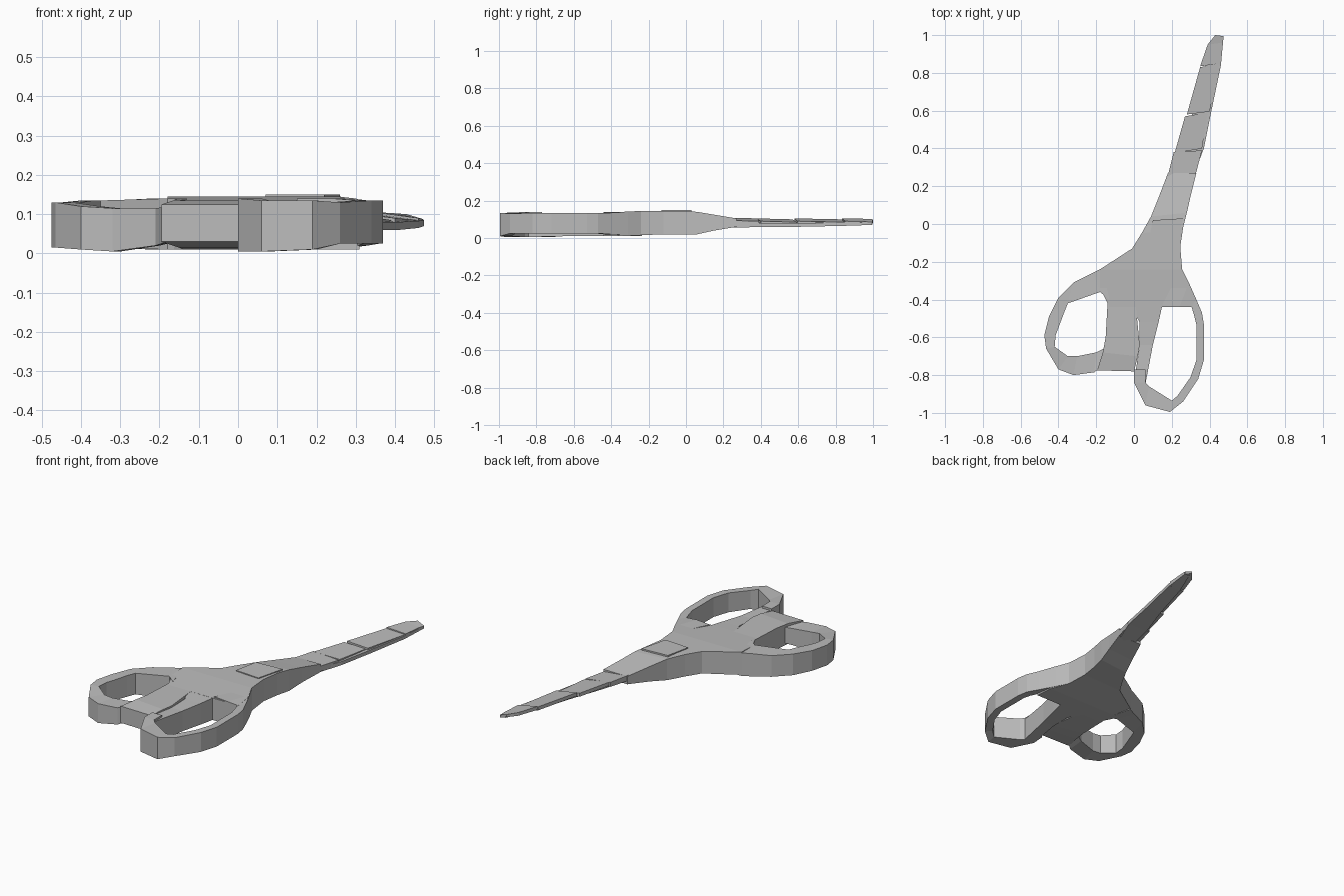
import bpy
import bmesh
from mathutils import Vector

default_cube = bpy.data.objects.get("Cube")
if default_cube:
    bpy.data.objects.remove(default_cube, do_unlink=True)

# One plain grey for the whole tool
grey = bpy.data.materials.new("plain_grey")
grey.use_nodes = True
grey_colour = (0.5, 0.5, 0.5, 1)
grey.diffuse_color = grey_colour
grey.node_tree.nodes["Principled BSDF"].inputs["Base Color"].default_value = grey_colour

UNIT = 0.01  # sizes below are in hundredths


def finish(name, bm):
    """Turn a bmesh into a flat shaded grey object."""
    bmesh.ops.recalc_face_normals(bm, faces=bm.faces)
    mesh = bpy.data.meshes.new(name)
    bm.to_mesh(mesh)
    bm.free()
    mesh.materials.append(grey)
    part = bpy.data.objects.new(name, mesh)
    bpy.context.collection.objects.link(part)
    return part


def strip(name, stations, tilt=0, shift=0):
    """Loft a box section through stations: edge a, edge b, bottom, top.
    Tilt lowers edge b, shift moves the whole strip up or down."""
    bm = bmesh.new()
    rings = []
    for ax, ay, bx, by, low, high in stations:
        low, high = low + shift, high + shift
        corners = ((ax, ay, low), (bx, by, low - tilt),
                   (bx, by, high - tilt), (ax, ay, high))
        rings.append([bm.verts.new(Vector(c) * UNIT) for c in corners])
    for ring, following in zip(rings, rings[1:]):
        for i in range(len(ring)):
            j = (i + 1) % len(ring)
            bm.faces.new((ring[i], ring[j], following[j], following[i]))
    bm.faces.new(rings[0][::-1])
    bm.faces.new(rings[-1])
    return finish(name, bm)


# Hub: wide between the finger loops, tapering into the blades
strip("hub", [
    (-13, -44, 31, -44, 1, 13.5),
    (-18, -34, 30, -34, 1, 14),
    (-18, -24, 25.5, -24, 1.5, 14.5),
    (-1, -13, 24.5, -12, 2, 14.5),
    (4, -5, 26, -2, 2, 14.5),
    (9, 4, 28, 6, 2, 14),
    (13, 14, 30, 15, 4, 12.5),
    (18, 27, 33, 27, 6, 10.5),
])

# Raised pad around the pivot
strip("pivot_pad", [
    (7, -12, 22, -13, 12, 15),
    (10, 2, 26, 3, 12, 15),
])

# Small finger loop: outer edge, inner edge
strip("small_loop", [
    (-17, -23.5, -13, -40, 1, 14),
    (-22, -26, -18, -36, 1, 14),
    (-32, -31, -35, -42, 1.5, 13.5),
    (-40, -39, -37, -47, 1.5, 13.5),
    (-45, -49, -40, -55, 1.5, 13),
    (-47.5, -59, -41.5, -59, 1.5, 13),
    (-46.5, -66, -42, -65, 1.5, 13),
    (-40, -77, -35, -70, 1, 12),
    (-32, -80, -30, -70, .5, 11.5),
    (-21, -78.5, -20, -68, 2, 11.5),
    (-18, -76, -16, -66, 3, 12),
])

# Large finger loop
strip("large_loop", [
    (25, -23, 15, -43, 1.5, 14),
    (29, -31, 24, -44, 1.5, 14),
    (33, -40, 30.5, -44, 2, 13.5),
    (36, -47, 32, -49, 2.5, 13.5),
    (37, -53, 33, -53, 2.5, 13.5),
    (37, -72, 33, -72, 2.5, 13.5),
    (34, -82, 30, -81, 2.5, 13.5),
    (26, -94, 23, -91, 2.5, 13),
    (19, -99.5, 20, -93.5, 1, 13.5),
    (6, -96, 8, -86, .5, 13.5),
    (0, -84, 6, -84, .5, 14),
    (0, -77, 6, -77, 1, 14),
])

# Shanks joining the loops to the hub, side by side with a notch
strip("small_shank", [
    (-14, -42, 1, -44, 1, 13.5),
    (-15, -60, 3, -64, 1.5, 13.5),
    (-16.5, -68, 2, -70, 2, 13.5),
    (-19.5, -77.5, 0, -78, 3, 12.5),
])
strip("large_shank", [
    (-2, -43, 15, -43, 1, 13.5),
    (3, -52, 13, -52, 1, 13),
    (3, -64, 10, -64, 1, 12.5),
    (0, -84, 6, -85, .5, 13),
])

# Upper blade: stepped pieces, each overlapping the next
blade_pieces = {
    "blade_root": [(16, 18, 31, 20, 7.5, 11), (21, 38, 36, 39, 8, 10.5)],
    "blade_lower_piece": [(21.5, 37.5, 36, 40, 8.5, 10.5),
                          (27, 57, 39, 59, 8, 10)],
    "blade_middle_piece": [(28, 58, 40, 59.5, 8.5, 10.5),
                           (35, 83, 45.5, 85, 8, 10)],
    "blade_tip": [(35, 83.5, 46, 85, 8.5, 10.5),
                  (39, 95, 47, 96, 8.5, 10.3),
                  (43, 100, 47.3, 99.5, 8.5, 10)],
}
for piece_name, piece_stations in blade_pieces.items():
    strip(piece_name, piece_stations, tilt=1.5)

# Lower blade: thin and showing just past the upper one
strip("lower_blade", [
    (20, 20, 32, 27, 6, 8.5),
    (24, 39, 37, 40, 6.5, 8.5),
    (31, 59, 41, 60, 6.5, 8.5),
    (38, 84, 46, 84, 7, 8.8),
    (44, 99, 47.4, 99, 7.5, 9),
], tilt=.5)
